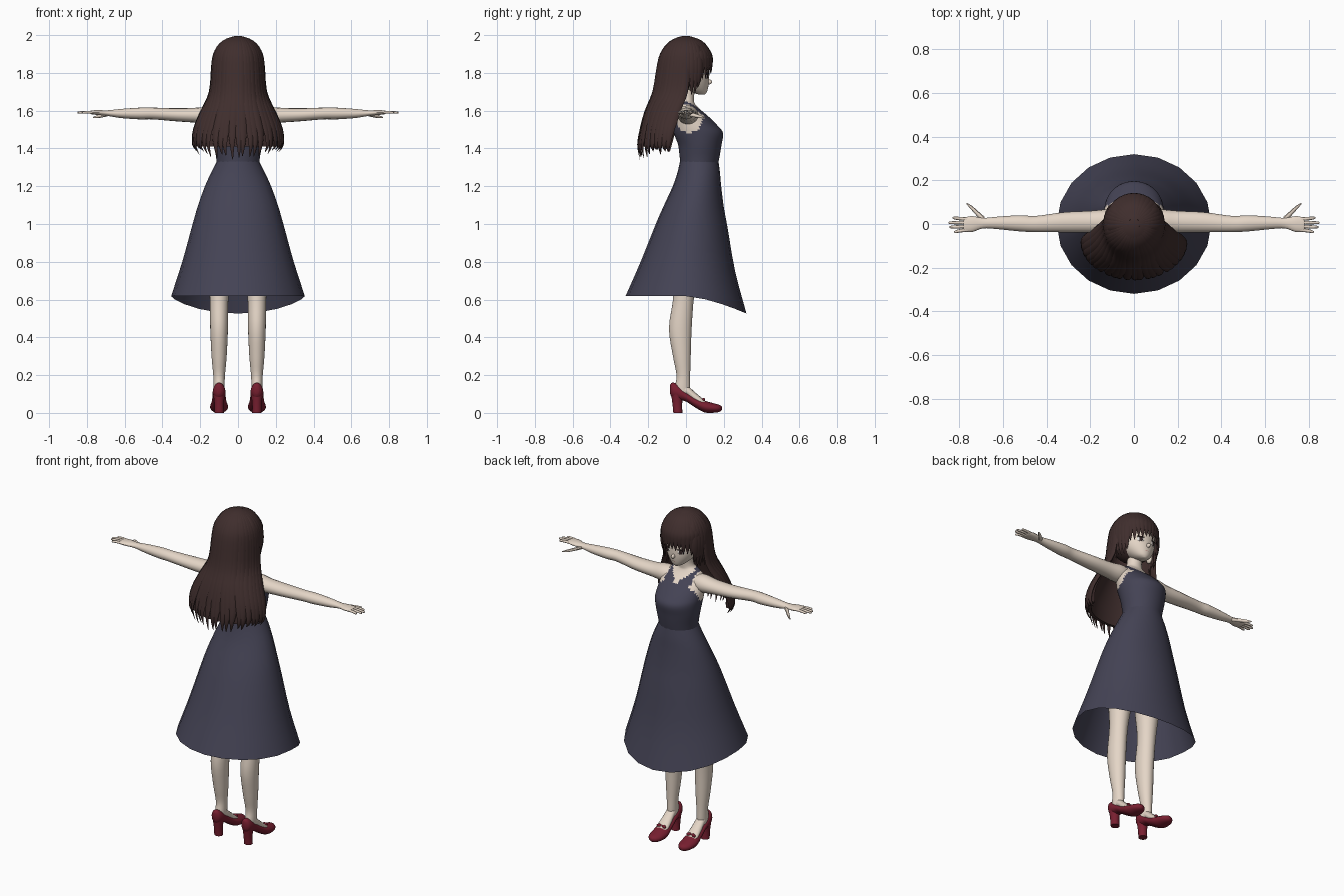
import bpy, bmesh, math, random
from mathutils import Vector, Matrix

random.seed(4)
cube = bpy.data.objects.get("Cube")
if cube:
    bpy.data.objects.remove(cube, do_unlink=True)


def material(name, rgb):
    m = bpy.data.materials.new(name)
    m.use_nodes = True
    m.diffuse_color = (*rgb, 1)
    m.node_tree.nodes["Principled BSDF"].inputs["Base Color"].default_value = (*rgb, 1)
    m.node_tree.nodes["Principled BSDF"].inputs["Roughness"].default_value = 0.8
    return m


SKIN = material("pale skin", (0.78, 0.67, 0.57))
DRESS = material("slate blue cloth", (0.058, 0.056, 0.09))
HAIR = material("dark brown hair", (0.050, 0.027, 0.026))
SHOE = material("deep red leather", (0.19, 0.014, 0.03))
WHITE = material("eye white", (0.85, 0.83, 0.8))
IRIS = material("dark iris", (0.035, 0.02, 0.02))
LIP = material("soft pink lip", (0.5, 0.22, 0.2))


def finish(name, bm, mats):
    bmesh.ops.recalc_face_normals(bm, faces=bm.faces)
    me = bpy.data.meshes.new(name)
    bm.to_mesh(me)
    bm.free()
    for m in mats:
        me.materials.append(m)
    for p in me.polygons:
        p.use_smooth = True
    ob = bpy.data.objects.new(name, me)
    bpy.context.collection.objects.link(ob)
    bpy.ops.object.select_all(action="DESELECT")
    ob.select_set(True)
    bpy.context.view_layer.objects.active = ob
    bpy.ops.object.shade_smooth_by_angle(angle=math.radians(50))
    return ob


def smooth(rows, k=4):
    """Catmull-Rom interpolation of section rows."""
    out = []
    for i in range(len(rows) - 1):
        p = [rows[max(0, min(len(rows) - 1, i + j))] for j in (-1, 0, 1, 2)]
        for s in range(k):
            t = s / k
            out.append(tuple(
                0.5 * (2 * b + (c - a) * t + (2 * a - 5 * b + 4 * c - d) * t * t
                       + (3 * b - a - 3 * c + d) * t ** 3) for a, b, c, d in zip(*p)))
    return out + [tuple(rows[-1])]


def ring(c, u, v, n):
    c, u, v = Vector(c), Vector(u), Vector(v)
    return [c + u * math.cos(2 * math.pi * i / n) + v * math.sin(2 * math.pi * i / n) for i in range(n)]


def loft(name, tubes, mats, caps=True, rule=None):
    """Skin each list of rings; rule picks the material slot of a face."""
    bm = bmesh.new()
    for rings in tubes:
        vs = [[bm.verts.new(p) for p in r] for r in rings]
        n = len(vs[0])
        for a, b in zip(vs, vs[1:]):
            for i in range(n):
                bm.faces.new((a[i], a[(i + 1) % n], b[(i + 1) % n], b[i]))
        if caps:
            bm.faces.new(vs[0])
            bm.faces.new(vs[-1])
    if rule:
        for f in bm.faces:
            f.material_index = rule(f.calc_center_median())
    return finish(name, bm, mats)


def upright(rows, n=24, k=4):
    """Rings from (z, x, y, rx, ry)."""
    return [ring((x, y, z), (rx, 0, 0), (0, ry, 0), n) for z, x, y, rx, ry in smooth(rows, k)]


def along_x(rows, side, n=16, k=4):
    """Rings from (x, y, z, ry, rz)."""
    return [ring((side * x, y, z), (0, ry, 0), (0, 0, rz), n) for x, y, z, ry, rz in smooth(rows, k)]


def blob(name, loc, size, mat, turn=0):
    bm = bmesh.new()
    bmesh.ops.create_uvsphere(bm, u_segments=16, v_segments=10, radius=1)
    bmesh.ops.transform(bm, verts=bm.verts, matrix=Matrix.Translation(loc)
                        @ Matrix.Rotation(turn, 4, "Z") @ Matrix.Diagonal((*size, 1)))
    return finish(name, bm, [mat])


# Torso: sleeveless bodice with skin at the neck and armholes
def bodice_rule(p):
    armhole = abs(p.x) > 0.085 and math.hypot((p.y - 0.015) / 0.078, (p.z - 1.57) / 0.085) < 1
    neck = p.z > (1.575 + 0.9 * abs(p.x) if p.y > 0.01 else 1.648)
    return 1 if armhole or neck else 0


torso = [(1.32, 0, .07, .112, .1), (1.36, 0, .072, .117, .106), (1.42, 0, .073, .128, .115),
         (1.48, 0, .066, .135, .13), (1.52, 0, .05, .137, .118), (1.57, 0, .026, .134, .092),
         (1.61, 0, .005, .116, .066), (1.64, 0, -.002, .08, .047), (1.665, 0, 0, .045, .042),
         (1.75, 0, .01, .04, .04)]
loft("bodice_and_neck", [upright(torso, 48)], [DRESS, SKIN], rule=bodice_rule)

# Skirt: flared open shell with a hem that dips at the front
skirt = [(1.33, .07, .113, .102, 0), (1.27, .067, .143, .113, 0), (1.2, .058, .175, .128, 0),
         (1.1, .042, .211, .158, .01), (1, .03, .24, .19, .02), (.8, .01, .295, .25, .05),
         (.618, 0, .354, .32, .092)]
rings = []
for z, y, rx, ry, dip in smooth(skirt, 3):
    r = ring((0, y, z), (rx, 0, 0), (0, ry, 0), 20)
    for p in r:
        s = max(0, (p.y - y) / ry)
        p.z -= dip * s ** 1.5
    rings.append(r)
loft("skirt", [rings], [DRESS], caps=False)
loft("hips", [upright([(1.3, 0, .07, .1, .09), (1.1, 0, .04, .14, .11),
                       (.96, 0, .02, .13, .09), (.92, 0, .02, .08, .05)])], [SKIN])

# Head and face
loft("head", [upright([(1.685, 0, .085, .012, .014), (1.7, 0, .066, .042, .045), (1.74, 0, .032, .08, .088),
                       (1.785, 0, .014, .103, .107), (1.84, 0, 0, .115, .118), (1.9, 0, 0, .108, .11),
                       (1.95, 0, 0, .07, .07)], 32)], [SKIN])
blob("nose", (0, .121, 1.752), (.01, .018, .013), SKIN)
blob("mouth", (0, .113, 1.721), (.016, .004, .003), LIP)

for side, tag in ((1, "left"), (-1, "right")):
    turn = -side * 0.42
    blob("ear_" + tag, (side * .113, -.005, 1.77), (.014, .022, .034), SKIN)
    blob("eye_" + tag, (side * .045, .109, 1.783), (.021, .004, .014), WHITE, turn)
    blob("iris_" + tag, (side * .044, .1125, 1.783), (.011, .003, .014), IRIS, turn)
    blob("upper_lash_" + tag, (side * .046, .1125, 1.797), (.024, .003, .004), IRIS, turn)

    # Arm, palm and digits
    loft("arm_" + tag, [along_x([(.07, .01, 1.578, .05, .045), (.13, .01, 1.578, .056, .05),
                                 (.2, .01, 1.576, .05, .041), (.32, .008, 1.578, .046, .035),
                                 (.45, .0, 1.585, .037, .031), (.52, .003, 1.585, .037, .031),
                                 (.62, .005, 1.585, .029, .024), (.69, .004, 1.587, .024, .015),
                                 (.74, .0, 1.59, .036, .013), (.775, -.003, 1.591, .033, .01),
                                 (.782, -.003, 1.591, .026, .007)], side)], [SKIN])
    digits = []
    for base, tip, reach in ((.022, .028, .832), (.006, .006, .85), (-.011, -.014, .845), (-.027, -.036, .825)):
        digits.append(along_x([(.76, base, 1.591, .008, .008), (.8, (base + tip) / 2, 1.592, .008, .007),
                               (reach - .006, tip, 1.59, .006, .006), (reach, tip, 1.59, .002, .002)], side, 8, 2))
    digits.append(along_x([(.685, .015, 1.583, .018, .011), (.715, .045, 1.575, .014, .01),
                           (.745, .075, 1.568, .01, .008), (.768, .094, 1.564, .003, .003)], side, 8, 2))
    loft("fingers_" + tag, digits, [SKIN])

    # Leg and foot
    x = side * .1
    loft("leg_" + tag, [upright([(1, side * .085, .02, .08, .085), (.8, side * .095, 0, .068, .073),
                                 (.62, x, -.012, .05, .055), (.45, x, -.03, .047, .06),
                                 (.3, x, -.022, .04, .047), (.2, x, -.014, .031, .036),
                                 (.14, x, -.018, .029, .04), (.1, x, -.018, .028, .038)])], [SKIN])
    instep = [(-.04, .115, .026, .03), (0, .12, .028, .03), (.04, .088, .032, .028),
              (.08, .06, .036, .022), (.11, .045, .03, .012)]
    loft("foot_" + tag, [[ring((x, y, z), (rx, 0, 0), (0, 0, rz), 16)
                          for y, z, rx, rz in smooth(instep)]], [SKIN])

    # Pump: upper, block heel and bow
    upper = [(-.084, .1, .15, .012), (-.072, .08, .16, .027), (-.045, .07, .152, .034), (0, .06, .112, .035),
             (.05, .028, .082, .04), (.1, .002, .064, .048), (.15, .001, .05, .042),
             (.178, .006, .042, .027), (.19, .015, .032, .008)]
    loft("shoe_" + tag, [[ring((x, y, (lo + hi) / 2), (w, 0, 0), (0, 0, (hi - lo) / 2), 20)
                          for y, lo, hi, w in smooth(upper)]], [SHOE])
    loft("heel_" + tag, [upright([(0, x, -.043, .025, .024), (.05, x, -.046, .025, .026),
                                  (.11, x, -.046, .033, .034)], 16)], [SHOE])
    for s, part in ((1, "outer"), (-1, "inner")):
        blob("bow_%s_%s" % (part, tag), (x + s * .015, .092, .07), (.016, .008, .01), SHOE, s * .3)

# Hair cap with the face side cut away
bm = bmesh.new()
bmesh.ops.create_uvsphere(bm, u_segments=32, v_segments=20, radius=1)
bmesh.ops.transform(bm, verts=bm.verts, matrix=Matrix.Translation((0, -.002, 1.85))
                    @ Matrix.Diagonal((.131, .136, .146, 1)))
face_side = [f for f in bm.faces if f.calc_center_median().y > .03 and f.calc_center_median().z < 1.86]
bmesh.ops.delete(bm, geom=face_side, context="FACES")
finish("hair_cap", bm, [HAIR])


def lock(angle, rows, width, thick):
    """Tapered strand; rows are (z, rx, cy, ry), angle turns from the back."""
    a = math.radians(angle)
    pts = [Vector((rx * math.sin(a), cy - ry * math.cos(a), z)) for z, rx, cy, ry in smooth(rows, 3)]
    across = Vector((math.cos(a), math.sin(a), 0))
    out = []
    for i, p in enumerate(pts):
        t = i / (len(pts) - 1)
        taper = min(1, .35 + 2 * t) * min(1, .04 + 3.2 * (1 - t))
        along = (pts[min(i + 1, len(pts) - 1)] - pts[max(i - 1, 0)]).normalized()
        out.append(ring(p, across * width * taper, across.cross(along).normalized() * thick * taper, 8))
    return out


crown = [(1.99, .025, 0, .025), (1.965, .078, 0, .08), (1.915, .116, 0, .121)]
fall = crown + [(1.85, .131, 0, .142), (1.7, .144, -.01, .158), (1.6, .187, -.048, .16), (1.5, .23, -.075, .162)]

# Inner sheet that fills the gaps behind the long locks
sheet = []
for z, rx, cy, ry in smooth(fall[3:] + [(1.41, .232, -.085, .162)], 3):
    arc = [math.radians(-86 + 172 * i / 20) for i in range(21)]
    sheet.append([Vector((q * rx * math.sin(a), cy - q * ry * math.cos(a), z)) for q, s in ((.98, 1), (.88, -1))
                  for a in arc[::s]])
loft("hair_back_sheet", [sheet], [HAIR])

# Long back locks with ragged tips
locks = []
for i in range(23):
    ang = -88 + 8 * i
    tip = 1.325 + .05 * abs(ang) / 88 + random.uniform(0, .035)
    locks.append(lock(ang + random.uniform(-2, 2),
                      fall + [(1.42, .238, -.086, .168), (tip, .215, -.086, .16)], .028, .01))
loft("hair_back_locks", locks, [HAIR])

# Fringe, and longer locks framing the face
fringe = []
for i in range(13):
    ang = 120 + 10 * i
    tip = 1.80 - .03 * abs(ang - 180) / 60 + random.uniform(-.012, .016)
    fringe.append(lock(ang, crown + [(1.87, .13, 0, .136), (tip, .128, 0, .134)], .026, .008))
loft("hair_fringe", fringe, [HAIR])
sides = []
for side in (1, -1):
    for ang, tip in ((84, 1.68), (94, 1.70), (104, 1.685), (113, 1.69), (121, 1.72)):
        sides.append(lock(side * ang, crown + [(1.85, .132, 0, .136), (1.77, .13, 0, .13),
                                               (tip, .118, 0, .12)], .024, .009))
loft("hair_side_locks", sides, [HAIR])
